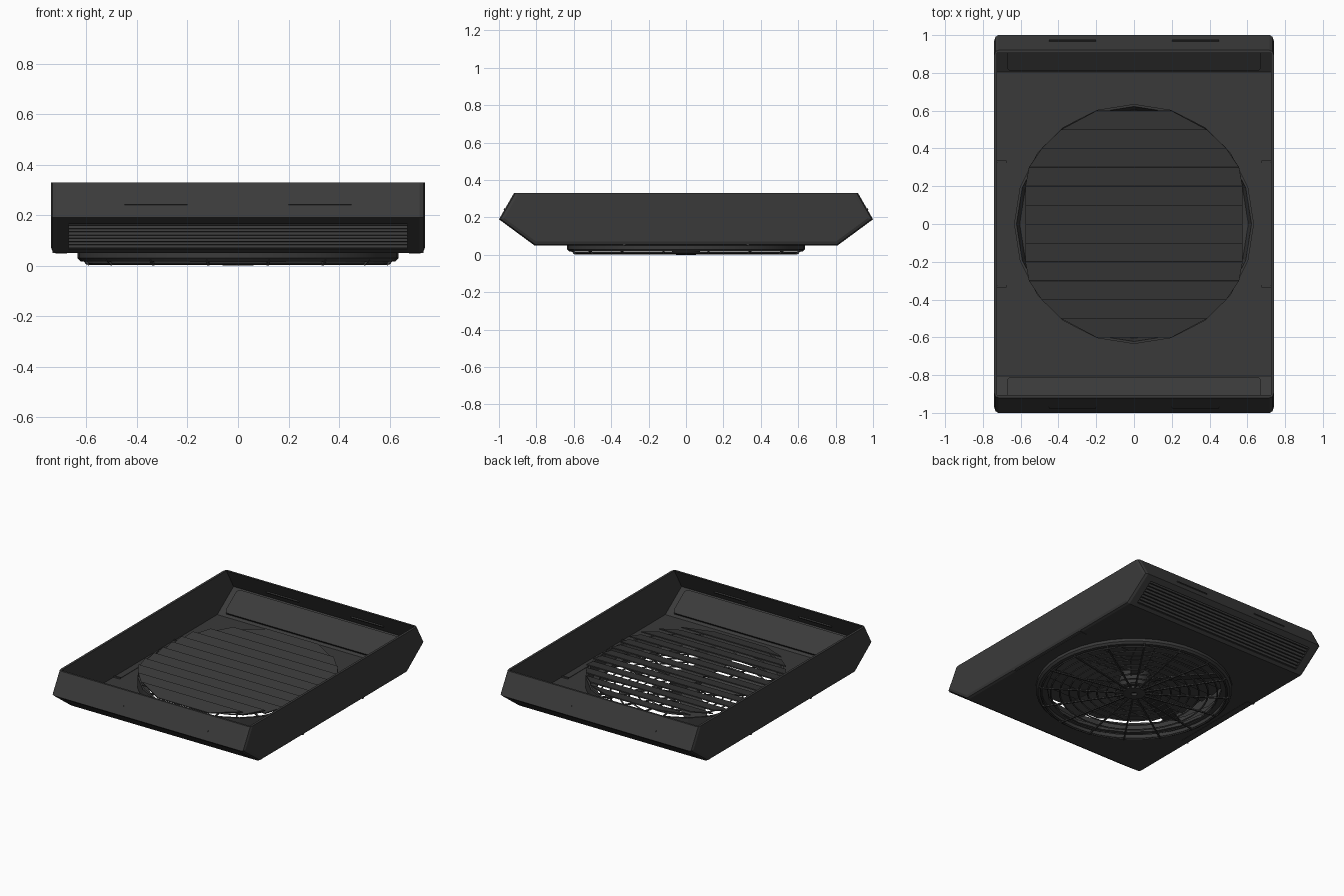
import bpy, bmesh
from math import sin, cos, pi, sqrt, radians, atan2
from mathutils import Matrix, Vector

cube = bpy.data.objects.get("Cube")
if cube:
    bpy.data.objects.remove(cube, do_unlink=True)

mat = bpy.data.materials.new("charcoal_plastic")
mat.use_nodes = True
colour = (0.042, 0.042, 0.042, 1)
mat.diffuse_color = colour
mat.node_tree.nodes["Principled BSDF"].inputs["Base Color"].default_value = colour


def finish(name, bm):
    bmesh.ops.recalc_face_normals(bm, faces=bm.faces)
    mesh = bpy.data.meshes.new(name)
    bm.to_mesh(mesh)
    bm.free()
    mesh.materials.append(mat)
    ob = bpy.data.objects.new(name, mesh)
    bpy.context.collection.objects.link(ob)
    return ob


def add_box(bm, size, at, rot=Matrix()):
    m = Matrix.Translation(at) @ rot @ Matrix.Diagonal((*size, 1))
    bmesh.ops.create_cube(bm, size=1, matrix=m)


def add_prism(bm, half, profile):
    left, right = [[bm.verts.new((s * half, y, z)) for y, z in profile] for s in (1, -1)]
    for i in range(len(profile)):
        j = (i + 1) % len(profile)
        bm.faces.new((left[i], left[j], right[j], right[i]))
    bm.faces.new(left)
    bm.faces.new(right[::-1])


def lathe(bm, profile, sides):
    rings = [[bm.verts.new((r * sin(2 * pi * i / sides), r * cos(2 * pi * i / sides), z))
              for i in range(sides)] for r, z in profile]
    for a, b in zip(rings, rings[1:] + rings[:1]):
        for i in range(sides):
            j = (i + 1) % sides
            bm.faces.new((a[i], a[j], b[j], b[i]))


def apply(ob, kind, **settings):
    mod = ob.modifiers.new(kind.lower(), kind)
    for key, value in settings.items():
        setattr(mod, key, value)
    bpy.context.view_layer.objects.active = ob
    bpy.ops.object.modifier_apply(modifier=mod.name)


def cut(ob, bm):
    cutter = finish("opening_cutter", bm)
    cutter.hide_render = True
    apply(ob, "BOOLEAN", operation="DIFFERENCE", object=cutter, solver="EXACT")
    bpy.data.objects.remove(cutter, do_unlink=True)


def smooth(ob):
    bpy.ops.object.select_all(action="DESELECT")
    ob.select_set(True)
    bpy.context.view_layer.objects.active = ob
    bpy.ops.object.shade_smooth_by_angle(angle=radians(35))


# Tray body: side profile swept across the width, with softened end corners
bm = bmesh.new()
add_prism(bm, 0.74, [(-0.92, 0.33), (-1, 0.19), (-0.81, 0.05),
                     (0.81, 0.05), (1, 0.19), (0.92, 0.33)])
edges = [e for e in bm.edges if abs(e.verts[0].co.x - e.verts[1].co.x) < 0.01
         and min(v.co.z for v in e.verts) < 0.3]
bmesh.ops.bevel(bm, geom=edges, offset=0.022, segments=2, profile=0.5, affect="EDGES")
tray = finish("tray", bm)

# Hollow the tray from above
bm = bmesh.new()
add_prism(bm, 0.724, [(-0.9, 0.34), (-0.985, 0.19), (-0.806, 0.063),
                      (0.806, 0.063), (0.985, 0.19), (0.9, 0.34)])
cut(tray, bm)

# Cut the fan opening and the two end vents
tilt = atan2(0.14, 0.19)


def end_frame(s):
    """Matrix at the middle of a lower end slope: local y up the slope, z outward."""
    up = Vector((0, s * cos(tilt), sin(tilt)))
    out = Vector((0, s * sin(tilt), -cos(tilt)))
    rot = Matrix((up.cross(out), up, out)).transposed().to_4x4()
    return Matrix.Translation((0, s * 0.899, 0.1155)) @ rot


bm = bmesh.new()
bmesh.ops.create_cone(bm, cap_ends=True, segments=20, radius1=0.61, radius2=0.61,
                      depth=0.06, matrix=Matrix.Translation((0, 0, 0.055)))
for s in (1, -1):
    m = end_frame(s) @ Matrix.Diagonal((1.34, 0.17, 0.05, 1))
    bmesh.ops.create_cube(bm, size=1, matrix=m)
cut(tray, bm)

# End vents: backing panel and horizontal bars
for s, end in ((1, "back"), (-1, "front")):
    frame = end_frame(s)
    bm = bmesh.new()
    bmesh.ops.create_cube(bm, size=1, matrix=Matrix.Diagonal((1.345, 0.18, 0.012, 1)))
    corners = [e for e in bm.edges if abs(e.verts[0].co.z - e.verts[1].co.z) > 0.01]
    bmesh.ops.bevel(bm, geom=corners, offset=0.025, segments=3, profile=0.5, affect="EDGES")
    bm.transform(frame @ Matrix.Translation((0, 0.004, -0.026)))
    finish(end + "_vent_panel", bm)
    bm = bmesh.new()
    for i in range(8):
        add_box(bm, (1.34, 0.008, 0.022), (0, -0.075 + i * 0.0215, -0.012),
                Matrix.Rotation(0.4, 4, "X"))
    bm.transform(frame)
    finish(end + "_vent_bars", bm)

    # Thin ribs through the upper end wall, square to its slope
    bm = bmesh.new()
    lean = Matrix.Rotation(s * atan2(0.08, 0.14), 4, "X")
    for x in (-0.325, 0.325):
        add_box(bm, (0.25, 0.026, 0.01), (x, s * 0.962, 0.24), lean)
    finish(end + "_wall_ribs", bm)

# Clip strips along the lower side edges
for s, side in ((1, "left"), (-1, "right")):
    bm = bmesh.new()
    add_box(bm, (0.045, 0.66, 0.018), (s * 0.7, 0, 0.057))
    for y in (-0.33, 0.33):
        add_box(bm, (0.06, 0.012, 0.022), (s * 0.704, y, 0.061))
    finish(side + "_clip_strip", bm)

# Faceted duct around the fan, with an inner ledge
bm = bmesh.new()
lathe(bm, [(0.635, 0.04), (0.635, 0.14), (0.622, 0.14), (0.605, 0.07),
           (0.565, 0.06), (0.565, 0.04)], 20)
finish("fan_duct", bm)


# Louvre slats over the fan, trimmed to the circle
def half_width(y):
    return min(0.575, sqrt(max(0.632 ** 2 - y * y, 0)))


bm = bmesh.new()
for i in range(12):
    y0 = -0.6 + i * 0.1
    y1 = y0 + 0.1
    low, high = half_width(y0), half_width(y1)
    bm.faces.new([bm.verts.new(c) for c in (
        (-low, y0, 0.16), (low, y0, 0.16), (high, y1, 0.181), (-high, y1, 0.181))])
slats = finish("louvre_slats", bm)
apply(slats, "SOLIDIFY", thickness=0.007, offset=0)

# Motor hub and pitched fan blades
bm = bmesh.new()
bmesh.ops.create_cone(bm, cap_ends=True, segments=24, radius1=0.09, radius2=0.11,
                      depth=0.1, matrix=Matrix.Translation((0, 0, 0.085)))
smooth(finish("motor_hub", bm))
bm = bmesh.new()
for i in range(5):
    turn = Matrix.Rotation(radians(205 + 72 * i), 4, "Z")
    pitch = Matrix.Rotation(radians(20), 4, "X")
    points = [(0.08, -0.04), (0.32, -0.09), (0.55, -0.08), (0.57, 0.06), (0.3, 0.06), (0.08, 0.04)]
    place = Matrix.Translation((0, 0, 0.1)) @ turn @ pitch
    bm.faces.new([bm.verts.new(place @ Vector((x, y, 0))) for x, y in points])
blades = finish("fan_blades", bm)
apply(blades, "SOLIDIFY", thickness=0.008, offset=0)

# Round guard under the fan: rim, rings, spokes and centre cap
bm = bmesh.new()
lathe(bm, [(0.635, 0.052), (0.635, 0.03), (0.622, 0.017), (0.6, 0.017), (0.6, 0.052)], 40)
smooth(finish("guard_rim", bm))
bm = bmesh.new()
for i in range(9):
    r = 0.12 + i * 0.06
    t = 0.006
    lathe(bm, [(r - t, 0.01), (r, 0.004), (r + t, 0.01), (r, 0.016)], 40)
finish("guard_rings", bm)
bm = bmesh.new()
for i in range(16):
    turn = Matrix.Rotation(2 * pi * (i + 0.5) / 16, 4, "Z")
    add_box(bm, (0.55, 0.01, 0.009), turn @ Vector((0.33, 0, 0.007)), turn)
    add_box(bm, (0.03, 0.01, 0.009), turn @ Vector((0.612, 0, 0.014)),
            turn @ Matrix.Rotation(radians(-40), 4, "Y"))
finish("guard_spokes", bm)
bm = bmesh.new()
lathe(bm, [(0.02, 0.02), (0.02, 0), (0.05, 0), (0.075, 0.004), (0.075, 0.02)], 24)
smooth(finish("guard_cap", bm))
